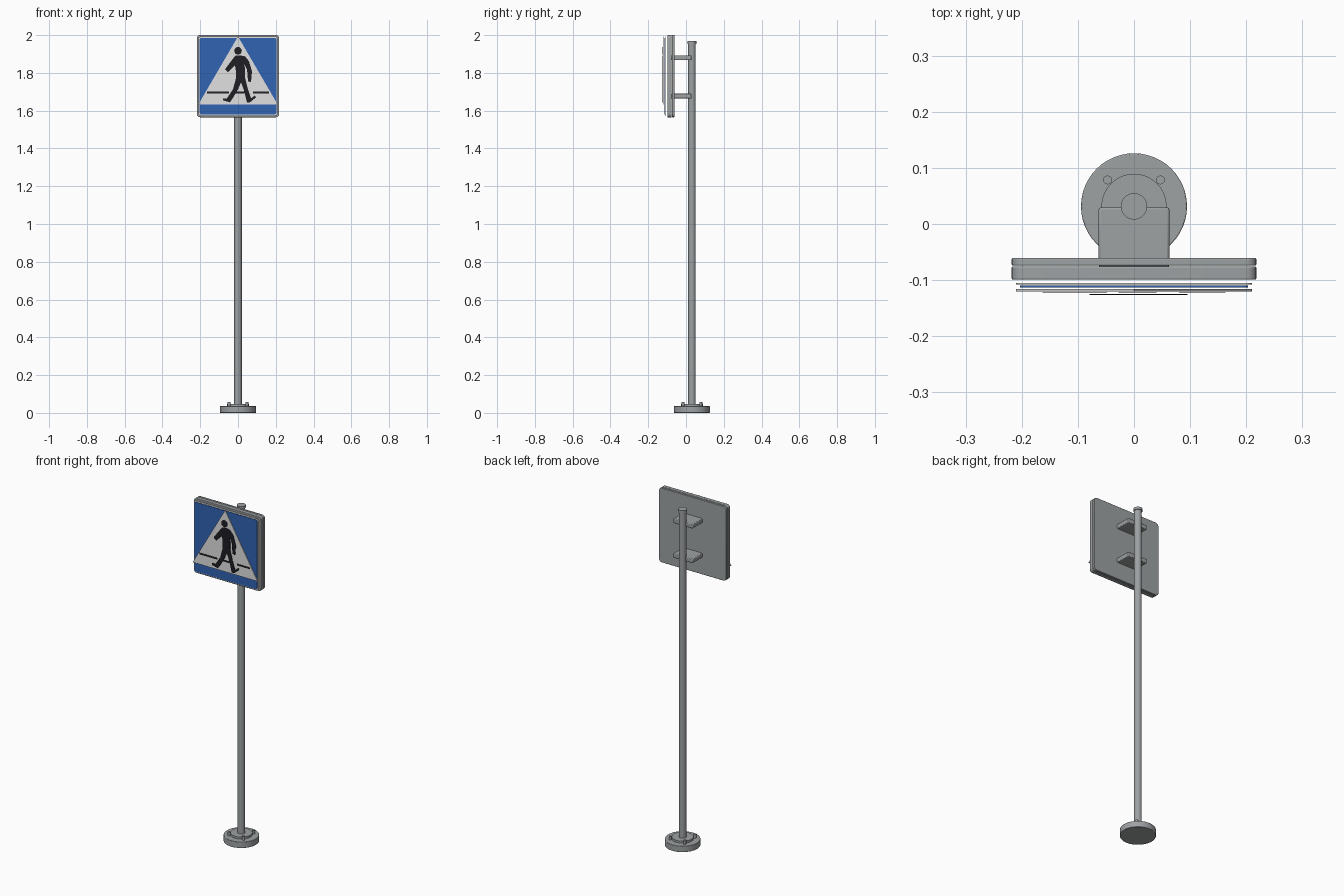
import bpy
import bmesh
from math import cos, sin, pi, radians

cube = bpy.data.objects.get("Cube")
if cube:
    bpy.data.objects.remove(cube)


def material(name, r, g, b, rough=0.6):
    m = bpy.data.materials.new(name)
    m.use_nodes = True
    m.diffuse_color = (r, g, b, 1)
    bsdf = m.node_tree.nodes["Principled BSDF"]
    bsdf.inputs["Base Color"].default_value = (r, g, b, 1)
    bsdf.inputs["Roughness"].default_value = rough
    return m


GREY = material("galvanised grey", .34, .36, .37)
WHITE = material("sign white", .75, .75, .75)
BLUE = material("sign blue", .03, .125, .45)
BLACK = material("symbol black", .013, .013, .018)

POLE_Y = .0315
SIGN_Z = 1.783


def finish(name, bm, mat, bevel=0):
    bmesh.ops.recalc_face_normals(bm, faces=bm.faces)
    mesh = bpy.data.meshes.new(name)
    bm.to_mesh(mesh)
    bm.free()
    mesh.materials.append(mat)
    ob = bpy.data.objects.new(name, mesh)
    bpy.context.collection.objects.link(ob)
    if bevel:
        mod = ob.modifiers.new("soft edges", "BEVEL")
        mod.width = bevel
        mod.segments = 2
        mod.limit_method = "ANGLE"
        mod.angle_limit = radians(40)
    bpy.ops.object.select_all(action="DESELECT")
    ob.select_set(True)
    bpy.context.view_layer.objects.active = ob
    bpy.ops.object.shade_smooth_by_angle(angle=radians(35))
    return ob


def plate(name, outline, front, back, mat, bevel=0):
    """Upright plate: an x-z outline extruded from front y to back y."""
    bm = bmesh.new()
    face = bm.faces.new([bm.verts.new((x, front, z)) for x, z in outline])
    new = bmesh.ops.extrude_face_region(bm, geom=[face])["geom"]
    verts = [v for v in new if isinstance(v, bmesh.types.BMVert)]
    bmesh.ops.translate(bm, verts=verts, vec=(0, back - front, 0))
    return finish(name, bm, mat, bevel)


def rounded_square(half, radius, steps=5):
    points = []
    for quarter, (sx, sz) in enumerate([(1, 1), (-1, 1), (-1, -1), (1, -1)]):
        for i in range(steps + 1):
            a = (quarter + i / steps) * pi / 2
            points.append((sx * (half - radius) + radius * cos(a),
                           SIGN_Z + sz * (half - radius) + radius * sin(a)))
    return points


def rectangle(x0, x1, z0, z1):
    return [(x0, z0), (x1, z0), (x1, z1), (x0, z1)]


def cylinder(name, x, y, radius, bottom, top, sides=32, bevel=0):
    bm = bmesh.new()
    bmesh.ops.create_cone(bm, cap_ends=True, segments=sides, radius1=radius,
                          radius2=radius, depth=top - bottom)
    bmesh.ops.translate(bm, verts=bm.verts, vec=(x, y, (top + bottom) / 2))
    return finish(name, bm, GREY, bevel)


# Base, flange and bolts
cylinder("base_disc", 0, POLE_Y, .0945, 0, .036, 48, .002)
cylinder("base_flange", 0, POLE_Y, .058, .036, .048, 40)
for side, sx in (("left", 1), ("right", -1)):
    for end, sy in (("front", -1), ("back", 1)):
        cylinder(f"{end}_{side}_bolt", sx * .047, POLE_Y + sy * .047,
                 .008, .036, .058, 12)

# Pole and cap
cylinder("pole", 0, POLE_Y, .02, .036, 1.957)
cylinder("pole_cap", 0, POLE_Y, .0235, 1.953, 1.968)

# Brackets from pole to sign
for name, z in (("upper_bracket", 1.88), ("lower_bracket", 1.677)):
    plate(name, rectangle(-.063, .063, z - .013, z + .013),
          -.077, POLE_Y - .002, GREY, .004)

# Sign body
plate("back_panel", rounded_square(.218, .018), -.074, -.061, GREY, .002)
plate("front_panel", rounded_square(.218, .018), -.099, -.076, GREY, .002)

# Painted sign layers
plate("white_border", rounded_square(.21, .014), -.108, -.105, WHITE)
plate("blue_field", rounded_square(.203, .01), -.113, -.110, BLUE)
plate("white_triangle", [(-.21, 1.633), (.21, 1.633), (0, 1.993)],
      -.12, -.116, WHITE)

# Crossing line, broken around the legs
for name, x0, x1 in (("right_line", -.163, -.048), ("middle_line", -.028, .04),
                     ("left_line", .08, .163)):
    plate(name, rectangle(x0, x1, 1.692, 1.702), -.1225, -.121, BLACK)

# Walking figure: outline runs from the neck round arm, legs and other arm
UNIT = .0053
FEET = 1.644
walker = [(-2, 47), (-4, 45), (-13, 33), (-10, 30), (-3, 37), (-2, 31),
          (-2, 24), (-5, 13), (-11, 4), (-15, 4), (-15, 2), (-8, 0), (-6, 3),
          (0, 13), (3, 20), (6, 12), (9, 0), (12, 0), (18, 5), (17, 7),
          (13, 4), (10, 13), (7, 25), (7, 34), (6, 39), (9, 33), (10, 21),
          (13, 20), (14, 31), (11, 41), (7, 46), (2, 47)]
plate("walking_figure", [(x * UNIT, FEET + z * UNIT) for x, z in walker],
      -.1265, -.1245, BLACK)
plate("figure_head", [(.02 * cos(i * pi / 10), 1.917 + .02 * sin(i * pi / 10))
                      for i in range(20)], -.1265, -.1245, BLACK)
